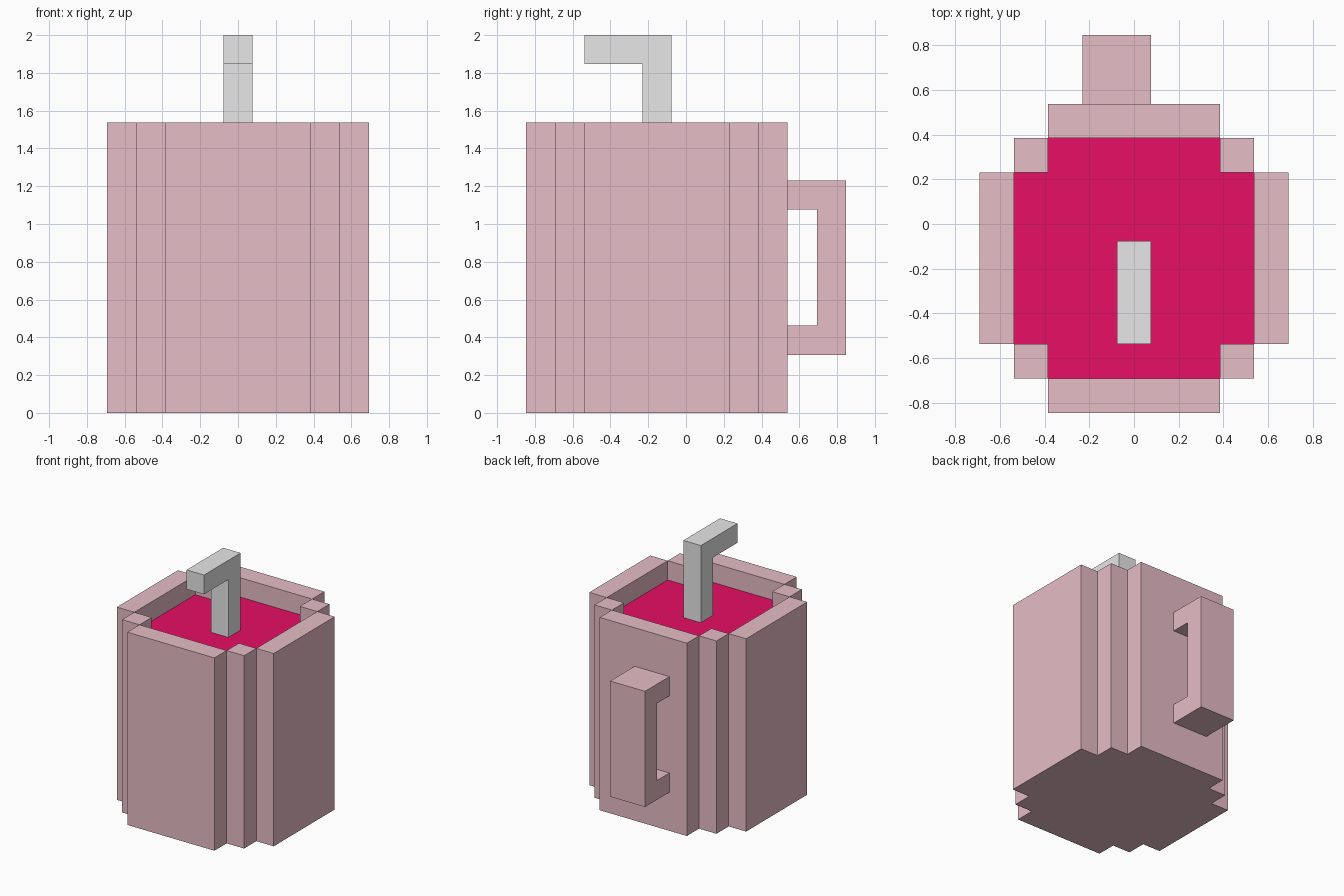
import bpy, bmesh

if "Cube" in bpy.data.objects:
    bpy.data.objects.remove(bpy.data.objects["Cube"])

U = 2 / 13          # one block of the stepped design; the model is 13 blocks tall
CUP_Y = -1          # cup centre in blocks, the handle sticks out behind


def material(name, color):
    m = bpy.data.materials.new(name)
    m.diffuse_color = (*color, 1)
    m.use_nodes = True
    m.node_tree.nodes["Principled BSDF"].inputs["Base Color"].default_value = m.diffuse_color
    return m


def finish(name, bm, mat):
    bmesh.ops.remove_doubles(bm, verts=bm.verts, dist=1e-4)
    bmesh.ops.recalc_face_normals(bm, faces=bm.faces)
    bmesh.ops.scale(bm, vec=(U, U, U), verts=bm.verts)
    me = bpy.data.meshes.new(name)
    bm.to_mesh(me)
    bm.free()
    me.materials.append(mat)
    ob = bpy.data.objects.new(name, me)
    bpy.context.collection.objects.link(ob)
    return ob


def face(bm, pts):
    return bm.faces.new([bm.verts.new(p) for p in pts])


def stepped_outline(steps):
    """Closed stepped round outline from (half width, half depth) pairs."""
    q = []
    for i, (hx, hy) in enumerate(steps):
        q.append((hx, hy))
        if i + 1 < len(steps):
            q.append((hx, steps[i + 1][1]))
    half = q + [(x, -y) for x, y in reversed(q)]
    loop = half + [(-x, y) for x, y in reversed(half)]
    return [(x, y + CUP_Y) for x, y in loop]


def walls(bm, outline, z0, z1):
    for (ax, ay), (bx, by) in zip(outline, outline[1:] + outline[:1]):
        face(bm, [(ax, ay, z0), (bx, by, z0), (bx, by, z1), (ax, ay, z1)])


def cap(bm, outline, z):
    face(bm, [(x, y, z) for x, y in outline])


def side_profile(name, pts, x0, x1, mat):
    """Extrude a (y, z) side profile from x0 to x1."""
    bm = bmesh.new()
    for x in (x0, x1):
        face(bm, [(x, y, z) for y, z in pts])
    for (ay, az), (by, bz) in zip(pts, pts[1:] + pts[:1]):
        face(bm, [(x0, ay, az), (x0, by, bz), (x1, by, bz), (x1, ay, az)])
    return finish(name, bm, mat)


pink = material("pale pink", (1.0, 0.635, 0.705))
red = material("raspberry", (1.0, 0.006, 0.16))
white = material("white", (1.0, 1.0, 1.0))

outer = stepped_outline([(2.5, 4.5), (3.5, 3.5), (4.5, 2.5)])
inner = stepped_outline([(2.5, 3.5), (3.5, 2.5)])

# Cup: outer wall, base, inner wall, inner floor and rim
bm = bmesh.new()
walls(bm, outer, 0, 10)
cap(bm, outer, 0)
walls(bm, inner, 1, 10)
cap(bm, inner, 1)
rim = []
for s in (-1, 1):
    rim.append((-2.5, 2.5, 3.5 * s, 4.5 * s))
    rim.append((3.5 * s, 4.5 * s, -2.5, 2.5))
    for t in (-1, 1):
        rim.append((2.5 * s, 3.5 * s, 2.5 * t, 3.5 * t))
for x0, x1, y0, y1 in rim:
    y0, y1 = y0 + CUP_Y, y1 + CUP_Y
    face(bm, [(x0, y0, 10), (x1, y0, 10), (x1, y1, 10), (x0, y1, 10)])
finish("cup", bm, pink)

# Drink filling the cup to one block below the rim
bm = bmesh.new()
walls(bm, inner, 1, 9)
cap(bm, inner, 1)
cap(bm, inner, 9)
finish("drink", bm, red)

# Handle: C-shaped bracket on the back
side_profile("handle", [(3.5, 2), (5.5, 2), (5.5, 8), (3.5, 8),
                        (3.5, 7), (4.5, 7), (4.5, 3), (3.5, 3)], -1.5, 0.5, pink)

# Straw: bent forward at the top, dipping just into the drink
side_profile("straw", [(-1.5, 8.9), (-0.5, 8.9), (-0.5, 13), (-3.5, 13),
                       (-3.5, 12), (-1.5, 12)], -0.5, 0.5, white)
